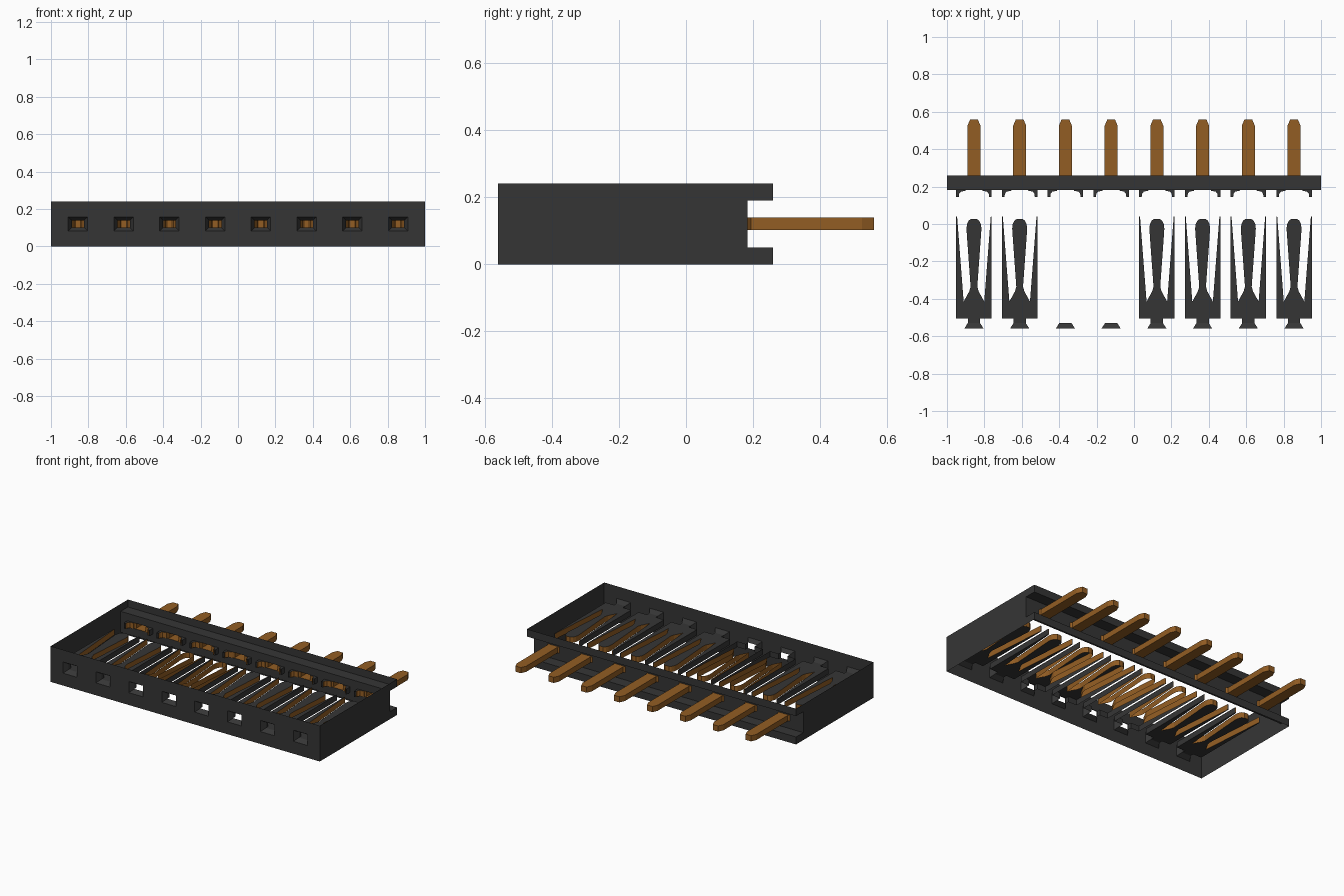
import bpy, bmesh

cube = bpy.data.objects.get("Cube")
if cube:
    bpy.data.objects.remove(cube)


def material(name, rgb):
    m = bpy.data.materials.new(name)
    m.use_nodes = True
    m.diffuse_color = (*rgb, 1)
    bsdf = m.node_tree.nodes["Principled BSDF"]
    bsdf.inputs["Base Color"].default_value = (*rgb, 1)
    bsdf.inputs["Roughness"].default_value = 0.7
    return m


black = material("black_plastic", (0.036, 0.036, 0.036))
bronze = material("bronze_metal", (0.29, 0.11, 0.017))

# Shared sizes
COUNT, PITCH = 8, 0.2445
CENTRES = [(i - (COUNT - 1) / 2) * PITCH for i in range(COUNT)]
HEIGHT, FRONT, RECESS, BACK = 0.24, -0.56, 0.183, 0.26
SLOT_LOW, SLOT_HIGH = 0.05, 0.19
LOW, HIGH = 0.102, 0.14
HALF = 0.095
CAVITY = -0.505
THROAT = -0.53


def build(name, faces, mat):
    """Make one object from a list of polygons."""
    bm = bmesh.new()
    for pts in faces:
        bm.faces.new([bm.verts.new(p) for p in pts])
    bmesh.ops.remove_doubles(bm, verts=bm.verts, dist=0.0001)
    bmesh.ops.recalc_face_normals(bm, faces=bm.faces)
    mesh = bpy.data.meshes.new(name)
    bm.to_mesh(mesh)
    bm.free()
    mesh.materials.append(mat)
    obj = bpy.data.objects.new(name, mesh)
    bpy.context.collection.objects.link(obj)
    return obj


def flat(path, cx, z):
    return [(cx + x, y, z) for x, y in path]


def ribbon(path, cx, z0=LOW, z1=HIGH):
    """Upright strip following a plan path."""
    return [[(cx + a[0], a[1], z0), (cx + b[0], b[1], z0),
             (cx + b[0], b[1], z1), (cx + a[0], a[1], z1)]
            for a, b in zip(path, path[1:])]


def mirror(path):
    return [(-x, y) for x, y in path]


def wall_with_holes(y, z0, z1, half, h0, h1):
    """Upright wall with one rectangular opening per contact."""
    xs = [-1] + [c + s * half for c in CENTRES for s in (-1, 1)] + [1]
    faces = []
    for i, (a, b) in enumerate(zip(xs, xs[1:])):
        for j, (c, d) in enumerate(((z0, h0), (h0, h1), (h1, z1))):
            if not (i % 2 and j == 1):
                faces.append([(a, y, c), (b, y, c), (b, y, d), (a, y, d)])
    return faces


# Housing shell: front wall, notched ends and slotted back
build("front_wall", wall_with_holes(FRONT, 0, HEIGHT, 0.052, 0.083, 0.158), black)
end = [(FRONT, 0), (BACK, 0), (BACK, SLOT_LOW), (RECESS, SLOT_LOW),
       (RECESS, SLOT_HIGH), (BACK, SLOT_HIGH), (BACK, HEIGHT), (FRONT, HEIGHT)]
for side, x in (("left", 1), ("right", -1)):
    build(side + "_end_wall", [[(x, y, z) for y, z in end]], black)
build("recessed_back_wall",
      wall_with_holes(RECESS, SLOT_LOW, SLOT_HIGH, 0.045, LOW, HIGH), black)
for name, inner, outer in (("lower", SLOT_LOW, 0), ("upper", SLOT_HIGH, HEIGHT)):
    build(name + "_back_rail", [
        [(-1, RECESS, inner), (1, RECESS, inner), (1, BACK, inner), (-1, BACK, inner)],
        [(-1, BACK, inner), (1, BACK, inner), (1, BACK, outer), (-1, BACK, outer)]], black)

# Plan outlines of the contact
slot_half = [(0.014, 0.028), (0.028, 0.018), (0.037, 0), (0.04, -0.025),
             (0.037, -0.07), (0.018, -0.335), (0.025, -0.36), (0.055, -0.415)]
arm_edge = [(0.09, 0.04)]
prong = arm_edge + slot_half[::-1]
fork = prong + mirror(prong)[::-1]
side_wall = [(0.033, THROAT), (0.033, CAVITY), (HALF, CAVITY), (HALF, 0.04)]
plate = side_wall + fork + mirror(side_wall)[::-1]
shoulder = [(0.081, 0.145), (0.079, 0.162), (0.07, 0.173), (0.045, 0.178)]
corner = [(0.045, RECESS), (HALF, RECESS), (HALF, 0.145)]
pin_side = [(0.045, RECESS), (0.035, 0.193), (0.035, 0.525), (0.02, 0.56)]
pin = pin_side + mirror(pin_side)[::-1]

for i, cx in enumerate(CENTRES):
    tag = "_" + str(i + 1)

    # Tapered mouth of each opening
    def ring(y, half, z0, z1):
        return [(cx - half, y, z0), (cx + half, y, z0),
                (cx + half, y, z1), (cx - half, y, z1)]
    a, b = ring(FRONT, 0.052, 0.083, 0.158), ring(THROAT, 0.033, LOW, HIGH)
    build("mouth" + tag, [[a[k], a[(k + 1) % 4], b[(k + 1) % 4], b[k]]
                          for k in range(4)], black)

    # Cavity walls, with floor and ceiling where they are present
    cavity = ribbon(side_wall, cx) + ribbon(mirror(side_wall), cx)
    if i in (0, 1, 6, 7):
        cavity.append(flat(plate, cx, LOW))
    if i not in (2, 3):
        cavity.append(flat(plate, cx, HIGH))
    build("cavity" + tag, cavity, black)

    # Corner pockets behind the contact shoulders
    pockets, shoulders = [], []
    for flip in (list, mirror):
        outline = flip(shoulder + corner)
        pockets += [flat(outline, cx, LOW), flat(outline, cx, HIGH)]
        pockets += ribbon(flip(corner[1:]), cx)
        shoulders += ribbon(flip(shoulder + corner[:1]), cx)
    build("corner_pockets" + tag, pockets, black)
    build("contact_shoulders" + tag, shoulders, bronze)

    # Forked spring contact and rear pin
    build("contact_fork" + tag, ribbon(fork, cx), bronze)
    build("pin" + tag, ribbon(pin, cx) + [flat(pin, cx, LOW), flat(pin, cx, HIGH)], bronze)
